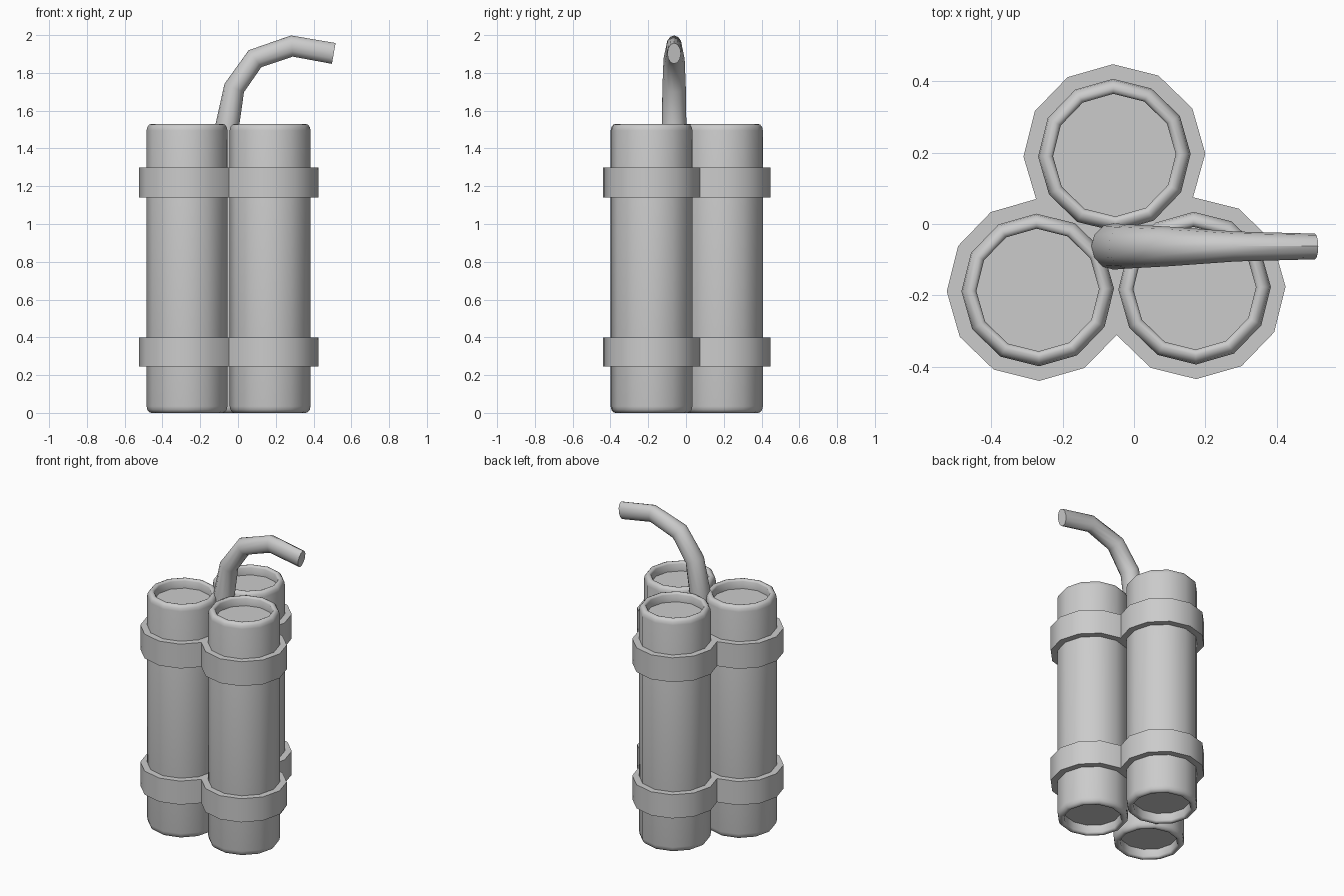
import bpy, bmesh, math
from mathutils import Vector

if "Cube" in bpy.data.objects:
    bpy.data.objects.remove(bpy.data.objects["Cube"], do_unlink=True)

SIDES = 12
TURN = math.radians(1)
CENTRES = {"left": Vector((0.17, -0.18)), "right": Vector((-0.27, -0.185)),
           "back": Vector((-0.055, 0.193))}
MIDDLE = sum(CENTRES.values(), Vector((0, 0))) / 3

grey = bpy.data.materials.new("plain grey")
grey.use_nodes = True
grey.diffuse_color = (0.6, 0.6, 0.6, 1)
grey.node_tree.nodes["Principled BSDF"].inputs["Base Color"].default_value = (0.6, 0.6, 0.6, 1)


def circle(radius):
    """Points of a twelve-sided ring around the origin."""
    return [Vector((radius * math.cos(TURN + math.tau * i / SIDES),
                    radius * math.sin(TURN + math.tau * i / SIDES))) for i in range(SIDES)]


def loft(name, rings):
    """Skin a list of equal rings and cap both ends."""
    bm = bmesh.new()
    loops = [[bm.verts.new(p) for p in ring] for ring in rings]
    n = len(loops[0])
    for a, b in zip(loops, loops[1:]):
        for i in range(n):
            j = (i + 1) % n
            bm.faces.new((a[i], a[j], b[j], b[i]))
    bm.faces.new(loops[0][::-1])
    bm.faces.new(loops[-1])
    bmesh.ops.recalc_face_normals(bm, faces=bm.faces)
    mesh = bpy.data.meshes.new(name)
    bm.to_mesh(mesh)
    bm.free()
    mesh.materials.append(grey)
    obj = bpy.data.objects.new(name, mesh)
    bpy.context.collection.objects.link(obj)
    bpy.ops.object.select_all(action="DESELECT")
    obj.select_set(True)
    bpy.context.view_layer.objects.active = obj
    bpy.ops.object.shade_smooth_by_angle(angle=math.radians(40))
    return obj


# Sticks: rounded rims with a recessed disc at each end
HEIGHT = 1.53
rim = [(0.172, 0.06), (0.172, 0.012), (0.178, 0.003), (0.188, 0.0),
       (0.2, 0.004), (0.21, 0.016), (0.214, 0.035)]
profile = rim + [(r, HEIGHT - z) for r, z in reversed(rim)]
for side, c in CENTRES.items():
    loft(side + "_stick", [[(c + p).to_3d() + Vector((0, 0, z)) for p in circle(r)]
                           for r, z in profile])

# Straps: outline of three joined rings
outline = []
for c in CENTRES.values():
    others = [o for o in CENTRES.values() if o != c]
    for p in circle(0.255):
        q = c + p
        clear = all((q - o).length > 0.245 for o in others)
        repeated = any((q - o).length < 0.03 for o in outline)
        if clear and not repeated and (q - MIDDLE).length > 0.12:
            outline.append(q)
outline.sort(key=lambda q: math.atan2(q.y - MIDDLE.y, q.x - MIDDLE.x))
for name, low, high in (("lower_strap", 0.245, 0.40), ("upper_strap", 1.14, 1.30)):
    loft(name, [[(q.x, q.y, z) for q in outline] for z in (low, high)])

# Fuse: bent tube, flattening towards its tip (x, z, half width along y)
path = [(-0.057, 1.3, 0.065), (-0.057, 1.52, 0.065), (-0.02, 1.72, 0.062),
        (0.09, 1.875, 0.056), (0.285, 1.942, 0.042), (0.507, 1.903, 0.036)]
points = [Vector((x, -0.063, z)) for x, z, w in path]
rings = []
for i, p in enumerate(points):
    before = (p - points[max(i - 1, 0)]).normalized()
    after = (points[min(i + 1, len(points) - 1)] - p).normalized()
    along = (before + after).normalized()
    across = Vector((-along.z, 0, along.x))
    half = 0.063 if i < 2 else 0.056
    rings.append([p + across * half * q.x + Vector((0, path[i][2] * q.y, 0))
                  for q in circle(1)])
loft("fuse", rings)
